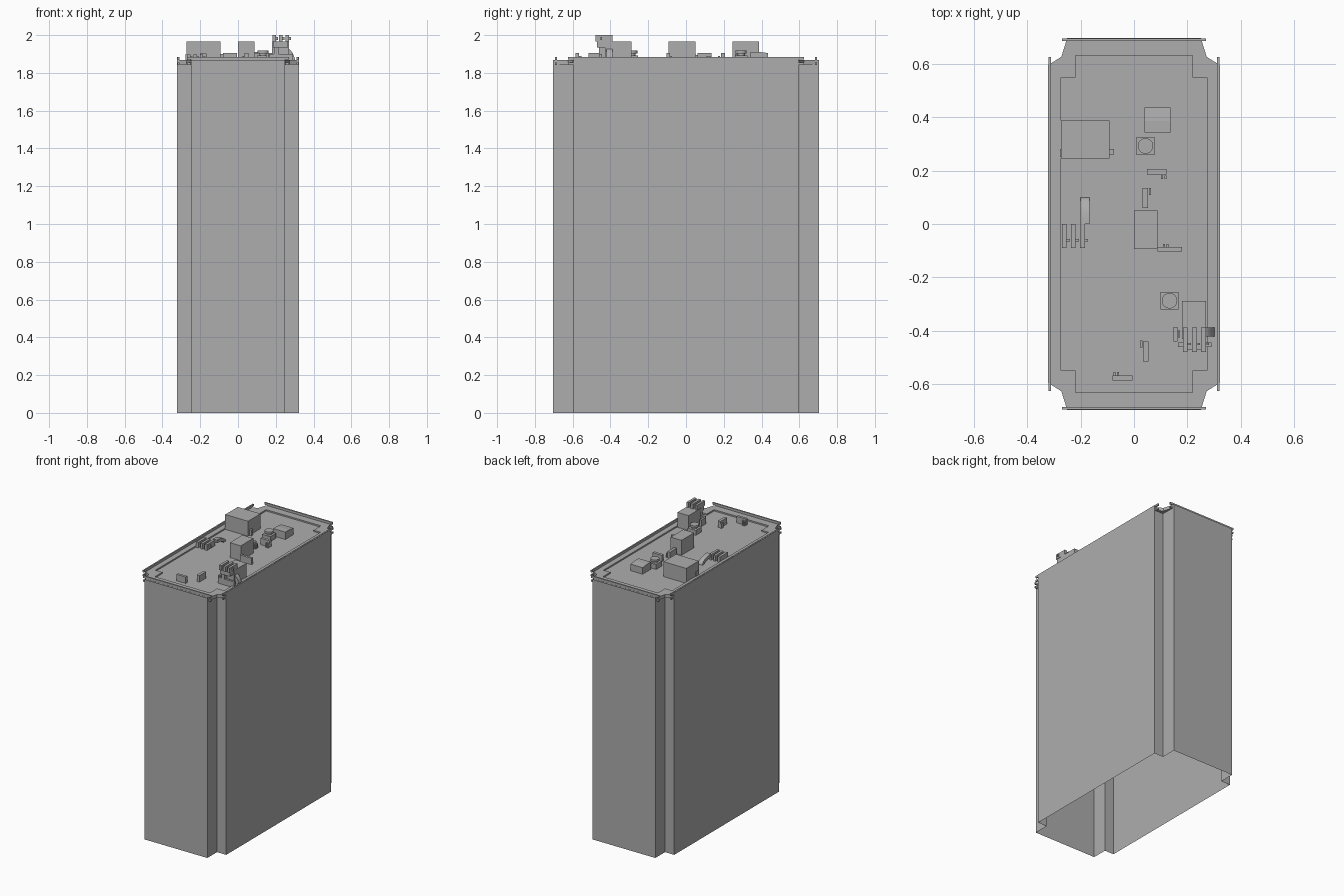
import bpy, bmesh, math

if "Cube" in bpy.data.objects:
    bpy.data.objects.remove(bpy.data.objects["Cube"])

# One flat colour for the whole building
GREY = bpy.data.materials.new("concrete_grey")
GREY.diffuse_color = (0.42, 0.42, 0.42, 1)
GREY.use_nodes = True
GREY.node_tree.nodes["Principled BSDF"].inputs["Base Color"].default_value = GREY.diffuse_color

FLOOR, RIM = 1.858, 1.868


def finish(name, bm, fix=True):
    if fix:
        bmesh.ops.recalc_face_normals(bm, faces=bm.faces)
    me = bpy.data.meshes.new(name)
    bm.to_mesh(me)
    bm.free()
    me.materials.append(GREY)
    ob = bpy.data.objects.new(name, me)
    bpy.context.collection.objects.link(ob)
    return ob


def box(name, x0, x1, y0, y1, z0, z1):
    bm = bmesh.new()
    bmesh.ops.create_cube(bm, size=1)
    for v in bm.verts:
        v.co = ((x0 + x1) / 2 + v.co.x * (x1 - x0),
                (y0 + y1) / 2 + v.co.y * (y1 - y0),
                (z0 + z1) / 2 + v.co.z * (z1 - z0))
    return finish(name, bm)


def prism(name, pts, lo, hi, place=lambda a, b, h: (a, b, h), caps=True):
    """Extrude a 2D outline between lo and hi; place maps it into 3D."""
    bm = bmesh.new()
    a = [bm.verts.new(place(p, q, lo)) for p, q in pts]
    b = [bm.verts.new(place(p, q, hi)) for p, q in pts]
    n = len(pts)
    for i in range(n):
        j = (i + 1) % n
        bm.faces.new((a[i], a[j], b[j], b[i]))
    if caps:
        bm.faces.new(a[::-1])
        bm.faces.new(b)
    return finish(name, bm)


def four_corners(corner):
    """Mirror one corner's points into a closed symmetric outline."""
    out = []
    for sx, sy in ((1, 1), (-1, 1), (-1, -1), (1, -1)):
        pts = [(x * sx, y * sy) for x, y in corner]
        out += pts if sx * sy > 0 else pts[::-1]
    return out


def elbow(name, r_in, r_out, lo, hi, place, n=8):
    arc = [math.pi / 2 * i / n for i in range(n + 1)]
    pts = [(r_out[0] * math.cos(t), r_out[1] * math.sin(t)) for t in arc]
    pts += [(r_in[0] * math.cos(t), r_in[1] * math.sin(t)) for t in reversed(arc)]
    ob = prism(name, pts, lo, hi, place)
    bpy.ops.object.select_all(action='DESELECT')
    ob.select_set(True)
    bpy.context.view_layer.objects.active = ob
    bpy.ops.object.shade_smooth_by_angle(angle=math.radians(35))


def disc(name, x, y, z0, z1, r, n=24):
    prism(name, [(x + r * math.cos(2 * math.pi * i / n),
                  y + r * math.sin(2 * math.pi * i / n)) for i in range(n)], z0, z1)


# Tower walls with square notched corners, open at the bottom
prism("tower_walls", four_corners([(0.323, 0.595), (0.25, 0.595), (0.25, 0.705)]),
      0, RIM, caps=False)

# Roof slab that overhangs the notches, with a raised rim around a sunken deck
outer = four_corners([(0.312, 0.60), (0.272, 0.625), (0.25, 0.695)])
inner = four_corners([(0.273, 0.548), (0.218, 0.548), (0.218, 0.63)])
prism("roof_slab", outer, 1.845, FLOOR)
bm = bmesh.new()
loops = [[bm.verts.new((x, y, z)) for x, y in pts]
         for pts, z in ((outer, FLOOR), (outer, RIM), (inner, RIM), (inner, FLOOR))]
for lo, hi in zip(loops, loops[1:]):
    for i in range(12):
        j = (i + 1) % 12
        bm.faces.new((lo[i], lo[j], hi[j], hi[i]))
finish("roof_rim", bm, fix=False)

# Twin parapet rails on all four sides
for z0, z1, tag in ((1.843, 1.855, "lower"), (1.87, 1.885, "upper")):
    for s in (-1, 1):
        box(f"side_rail_{tag}", *sorted((s * 0.311, s * 0.32)), -0.625, 0.625, z0, z1)
        box(f"end_rail_{tag}", -0.27, 0.27, *sorted((s * 0.684, s * 0.694)), z0, z1)
for s in (-1, 1):
    box("side_parapet", *sorted((s * 0.311, s * 0.322)), -0.595, 0.595, 1.85, 1.884)
    box("end_parapet", -0.25, 0.25, *sorted((s * 0.684, s * 0.694)), 1.85, 1.884)

# Large plant boxes
box("plant_box_back", -0.273, -0.092, 0.245, 0.387, FLOOR, 1.965)
box("plant_box_back_pipe", -0.092, -0.075, 0.26, 0.28, FLOOR, 1.90)
box("plant_box_back_vent", -0.277, -0.273, 0.25, 0.28, FLOOR, 1.90)
box("plant_box_middle", 0.0, 0.087, -0.093, 0.05, FLOOR, 1.965)
box("plant_box_front", 0.18, 0.27, -0.43, -0.288, FLOOR, 1.965)

# Low plant box with sloping front
prism("plant_box_low", [(0.342, FLOOR), (0.435, FLOOR), (0.435, 1.905), (0.385, 1.911), (0.342, 1.911)],
      0.04, 0.137, lambda a, b, h: (h, a, b))

# Fan units: square base, neck and round hood
for x, y in ((0.043, 0.292), (0.133, -0.287)):
    box("fan_base", x - 0.033, x + 0.033, y - 0.033, y + 0.033, FLOOR, 1.893)
    disc("fan_neck", x, y, 1.893, 1.903, 0.02)
    disc("fan_hood", x, y, 1.903, 1.918, 0.029)

# Small upright cabinets, each with a pair of stub pipes
cabinets = (
    (0.048, 0.122, 0.185, 0.206, 0.105, 0.175, 'x'),
    (0.032, 0.053, 0.06, 0.135, 0.06, 0.115, 'y'),
    (0.087, 0.18, -0.103, -0.086, 0.112, -0.08, 'x'),
    (0.034, 0.055, -0.515, -0.44, 0.027, -0.455, 'y'),
    (-0.08, -0.006, -0.585, -0.566, -0.073, -0.56, 'x'),
    (0.148, 0.162, -0.44, -0.385, 0.168, -0.418, 'y'),
)
for x0, x1, y0, y1, px, py, axis in cabinets:
    box("cabinet", x0, x1, y0, y1, FLOOR, 1.904)
    for k in (0, 1):
        d = 0.013 * k
        x, y = (px + d, py) if axis == 'x' else (px, py + d)
        box("cabinet_pipe", x - 0.004, x + 0.004, y - 0.006, y + 0.006, FLOOR, 1.89)

# Cooling fin banks: one on the deck, one on the front plant box
for x, y, z0, z1 in ((-0.27, -0.09, FLOOR, 1.898), (0.183, -0.478, 1.965, 2.0)):
    for i in range(3):
        fx = x + 0.034 * i
        box("cooling_fin", fx, fx + 0.018, y, y + 0.09, z0, z1)
        box("fin_link", fx + 0.018, fx + 0.03, y + 0.025, y + 0.033, z0 + 0.01, z1 - 0.01)
box("fin_bank_foot", 0.185, 0.265, -0.47, -0.43, 1.935, 1.965)
box("front_plant_pipe", 0.165, 0.29, -0.46, -0.444, FLOOR, 1.90)
box("front_plant_riser", 0.19, 0.215, -0.46, -0.43, FLOOR, 1.94)

# Curved ducts
elbow("duct_elbow_deck", (0.075, 0.022), (0.1, 0.045), -0.2, -0.167,
      lambda a, b, h: (h, a, FLOOR + b))
elbow("duct_elbow_front", (0.04, 0.05), (0.075, 0.085), -0.42, -0.388,
      lambda a, b, h: (0.227 + a, h, FLOOR + b))
